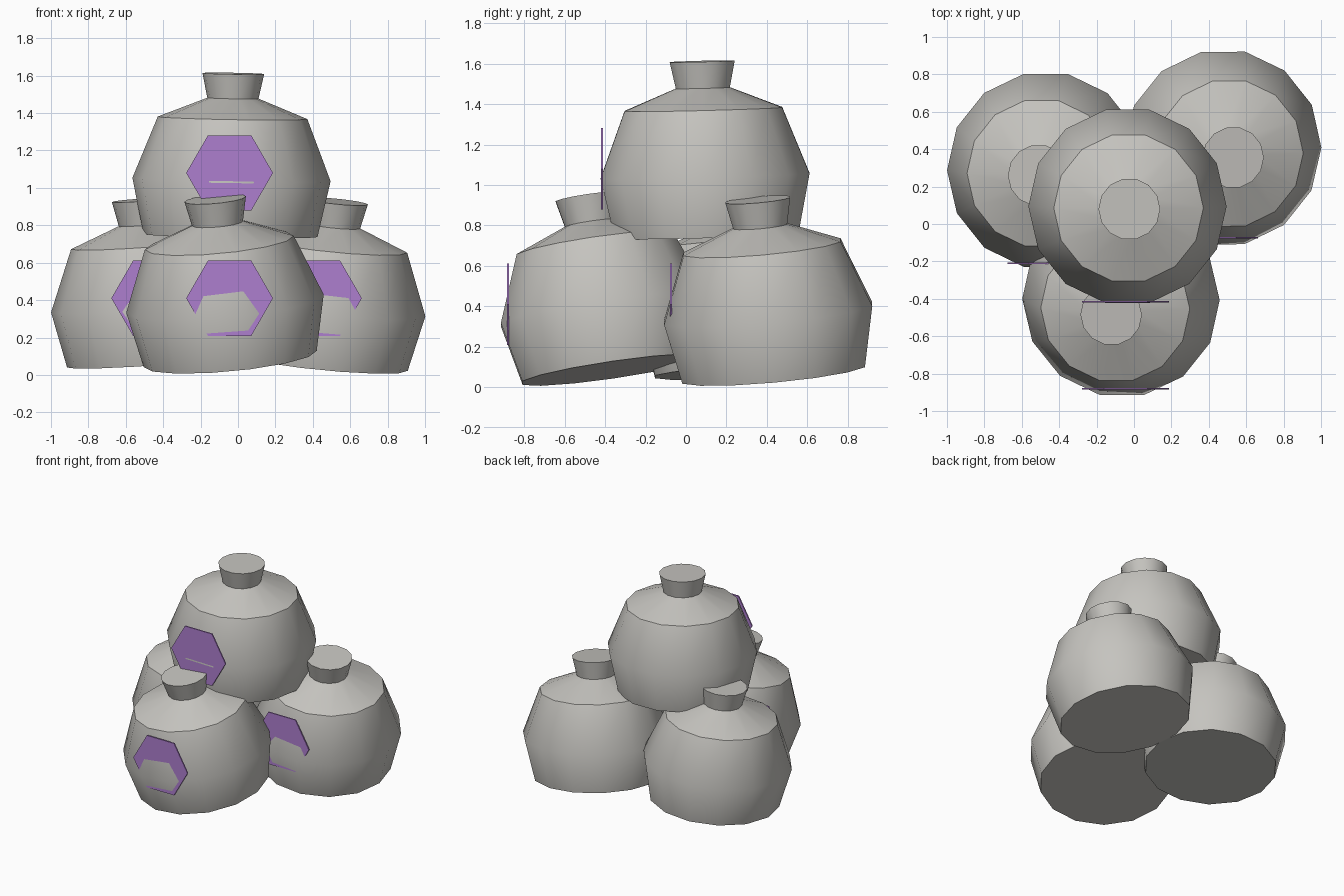
import bpy, bmesh, math
from mathutils import Vector, Matrix

cube = bpy.data.objects.get("Cube")
if cube:
    bpy.data.objects.remove(cube)


def make_material(name, rgb):
    mat = bpy.data.materials.new(name)
    mat.use_nodes = True
    mat.diffuse_color = (*rgb, 1)
    mat.node_tree.nodes["Principled BSDF"].inputs["Base Color"].default_value = (*rgb, 1)
    return mat


clay = make_material("grey_clay", (0.56, 0.55, 0.52))
violet = make_material("violet_label", (0.42, 0.21, 0.62))

SIDES = 14
# Radius and height: base, belly, shoulder, neck, rim
PROFILE = [(0.465, 0), (0.53, 0.30), (0.40, 0.63), (0.137, 0.735), (0.165, 0.867)]


def add_object(name, bm, mat):
    bmesh.ops.recalc_face_normals(bm, faces=bm.faces)
    mesh = bpy.data.meshes.new(name)
    bm.to_mesh(mesh)
    bm.free()
    mesh.materials.append(mat)
    obj = bpy.data.objects.new(name, mesh)
    bpy.context.collection.objects.link(obj)
    return obj


def add_pot(name, base, rim):
    """Closed lathed jar whose axis runs from base towards rim."""
    bm = bmesh.new()
    rings = []
    for radius, height in PROFILE:
        angles = [math.tau * i / SIDES for i in range(SIDES)]
        rings.append([bm.verts.new((radius * math.cos(a), radius * math.sin(a), height))
                      for a in angles])
    for low, high in zip(rings, rings[1:]):
        for i in range(SIDES):
            j = (i + 1) % SIDES
            bm.faces.new((low[i], low[j], high[j], high[i]))
    bm.faces.new(rings[0][::-1])
    bm.faces.new(rings[-1])
    obj = add_object(name, bm, clay)
    axis = Vector(rim) - Vector(base)
    obj.rotation_mode = 'QUATERNION'
    obj.rotation_quaternion = Vector((0, 0, 1)).rotation_difference(axis)
    obj.location = base
    # Soft round walls, crisp shoulder, neck and rim
    bpy.ops.object.select_all(action='DESELECT')
    obj.select_set(True)
    bpy.context.view_layer.objects.active = obj
    bpy.ops.object.shade_smooth_by_angle(angle=math.radians(40))


def add_label(name, location):
    """Thin upright hexagonal plate facing the front."""
    bm = bmesh.new()
    bmesh.ops.create_cone(bm, cap_ends=True, segments=6, radius1=0.232, radius2=0.232,
                          depth=0.0095, matrix=Matrix.Rotation(math.pi / 2, 4, 'X')
                          @ Matrix.Rotation(math.pi / 6, 4, 'Z'))
    # Points of the hexagon lie left and right
    if max(v.co.x for v in bm.verts) < 0.22:
        bmesh.ops.rotate(bm, verts=bm.verts, matrix=Matrix.Rotation(math.pi / 6, 3, 'Y'))
    add_object(name, bm, violet).location = location


# Part name, base centre, rim centre, label centre
STACK = [
    ("top", (-0.04, 0.102, 0.745), (-0.025, 0.08, 1.61), (-0.045, -0.416, 1.08)),
    ("front", (-0.042, -0.36, 0.086), (-0.122, -0.485, 0.94), (-0.045, -0.881, 0.41)),
    ("back_left", (0.445, 0.433, 0.068), (0.53, 0.355, 0.927), (0.43, -0.074, 0.41)),
    ("back_right", (-0.45, 0.30, 0.072), (-0.51, 0.26, 0.937), (-0.445, -0.21, 0.41)),
]
for part, base, rim, label in STACK:
    add_pot(part + "_pot", base, rim)
    add_label(part + "_label", label)
